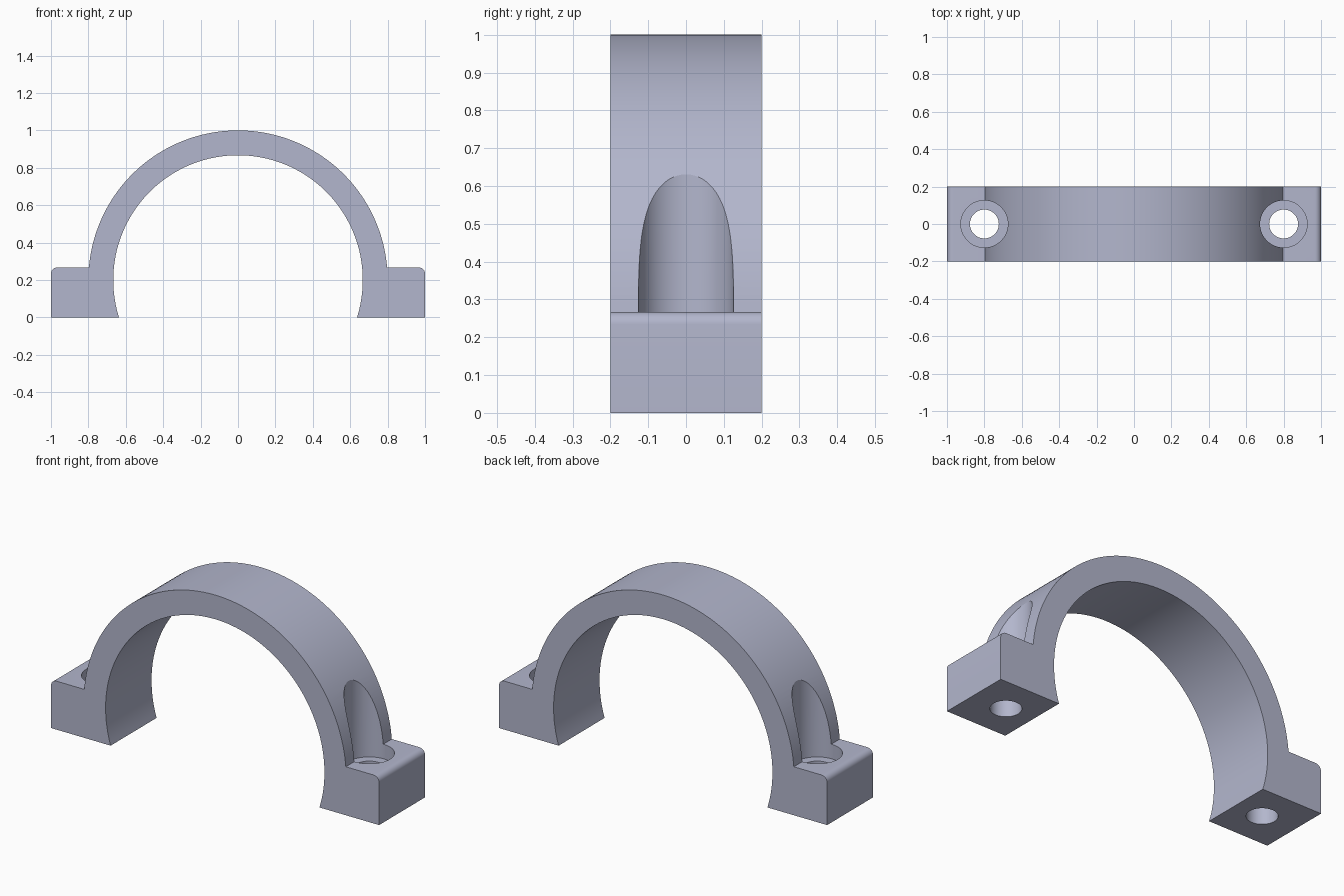
import bpy, bmesh
from math import sin, cos, pi, asin

# Main dimensions
HALF_WIDTH, HALF_DEPTH = 1.0, 0.2
CENTER_Z, OUTER_R, INNER_R = 0.2, 0.8, 0.667
FOOT_TOP, FILLET = 0.267, 0.033
BOLT_X, BOLT_R, RECESS_R, RECESS_Z = 0.8, 0.077, 0.126, 0.187

cube = bpy.data.objects.get("Cube")
if cube:
    bpy.data.objects.remove(cube, do_unlink=True)

metal = bpy.data.materials.new("blue_grey_metal")
metal.use_nodes = True
colour = (0.45, 0.47, 0.61, 1)
metal.diffuse_color = colour
metal.node_tree.nodes["Principled BSDF"].inputs["Base Color"].default_value = colour


def arc(cx, cz, r, start, end, steps):
    angles = [start + (end - start) * i / steps for i in range(steps + 1)]
    return [(cx + r * cos(a), cz + r * sin(a)) for a in angles]


def new_object(name, bm):
    bmesh.ops.recalc_face_normals(bm, faces=bm.faces)
    mesh = bpy.data.meshes.new(name)
    bm.to_mesh(mesh)
    bm.free()
    obj = bpy.data.objects.new(name, mesh)
    bpy.context.collection.objects.link(obj)
    mesh.materials.append(metal)
    return obj


def bolt_cutter(x):
    # Stepped cylinder: bolt hole below, wide recess above
    bm = bmesh.new()
    profile = [(0, -0.1), (BOLT_R, -0.1), (BOLT_R, RECESS_Z),
               (RECESS_R, RECESS_Z), (RECESS_R, 1.2), (0, 1.2)]
    verts = [bm.verts.new((x + r, 0, z)) for r, z in profile]
    edges = [bm.edges.new(pair) for pair in zip(verts, verts[1:])]
    bmesh.ops.spin(bm, geom=verts + edges, cent=(x, 0, 0), axis=(0, 0, 1),
                   angle=2 * pi, steps=64)
    bmesh.ops.remove_doubles(bm, verts=bm.verts, dist=1e-4)
    cutter = new_object("bolt_cutter", bm)
    cutter.hide_render = True
    return cutter


# Clamp outline: left foot, outer arch, right foot, inner arch
foot = [(HALF_WIDTH, 0)] + arc(HALF_WIDTH - FILLET, FOOT_TOP - FILLET, FILLET, 0, pi / 2, 8)
outer_a = asin((FOOT_TOP - CENTER_Z) / OUTER_R)
inner_a = asin(-CENTER_Z / INNER_R)
outline = (foot + arc(0, CENTER_Z, OUTER_R, outer_a, pi - outer_a, 96)
           + [(-x, z) for x, z in reversed(foot)]
           + arc(0, CENTER_Z, INNER_R, pi - inner_a, inner_a, 96))

# Extrude the outline through the depth
bm = bmesh.new()
front = bm.faces.new([bm.verts.new((x, -HALF_DEPTH, z)) for x, z in outline])
back = bmesh.ops.extrude_face_region(bm, geom=[front], use_keep_orig=True)["geom"]
bmesh.ops.translate(bm, vec=(0, 2 * HALF_DEPTH, 0),
                    verts=[v for v in back if isinstance(v, bmesh.types.BMVert)])
clamp = new_object("pipe_clamp_half", bm)

# Cut both bolt holes
bpy.context.view_layer.objects.active = clamp
clamp.select_set(True)
for side in (-1, 1):
    cutter = bolt_cutter(side * BOLT_X)
    mod = clamp.modifiers.new("bolt_hole", 'BOOLEAN')
    mod.operation, mod.solver, mod.object = 'DIFFERENCE', 'EXACT', cutter
    bpy.ops.object.modifier_apply(modifier=mod.name)
    bpy.data.objects.remove(cutter, do_unlink=True)

bpy.ops.object.shade_smooth_by_angle(angle=pi / 6)
